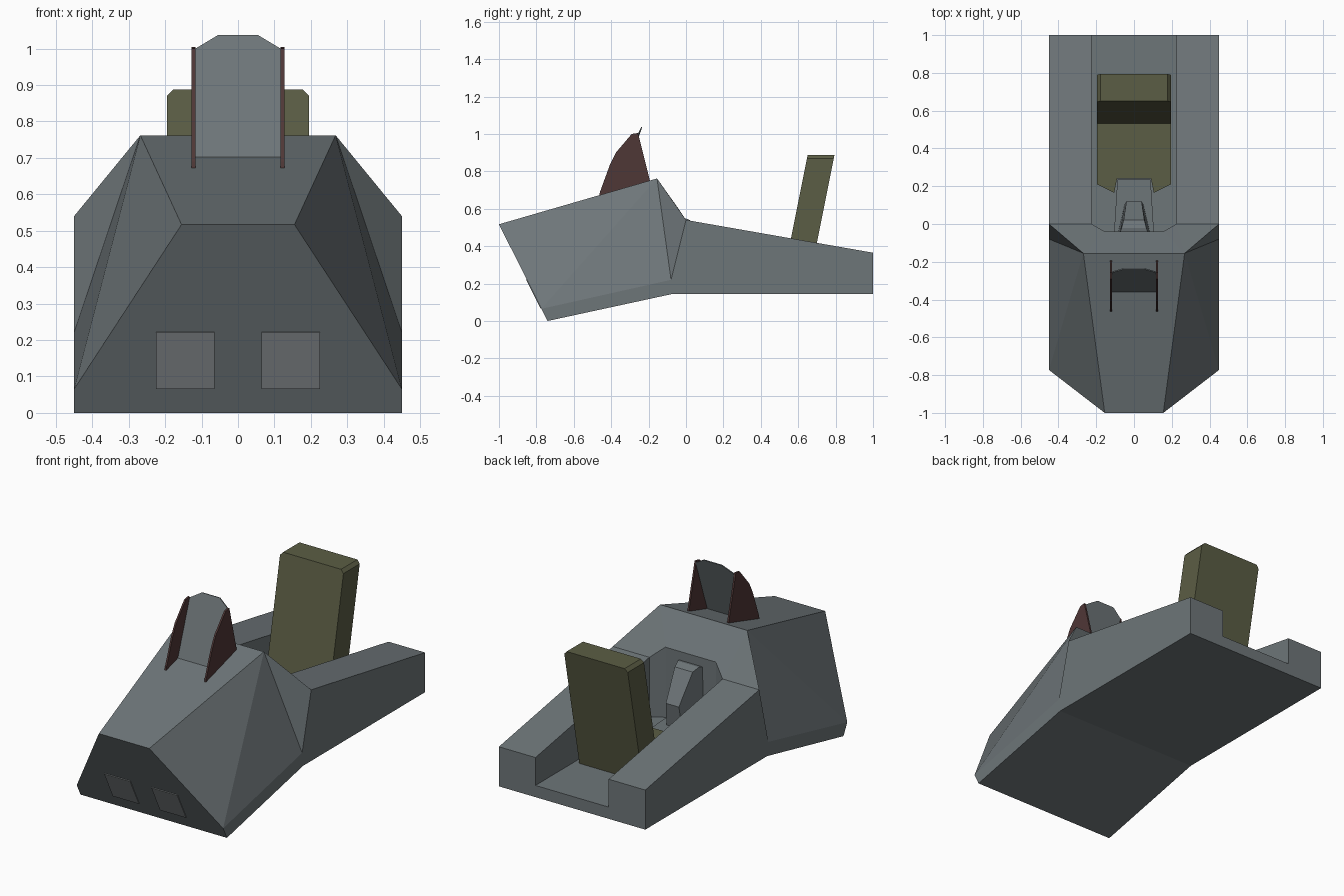
import bpy, bmesh

if "Cube" in bpy.data.objects:
    bpy.data.objects.remove(bpy.data.objects["Cube"])


def material(name, rgb):
    m = bpy.data.materials.new(name)
    m.diffuse_color = (*rgb, 1)
    m.use_nodes = True
    m.node_tree.nodes["Principled BSDF"].inputs["Base Color"].default_value = m.diffuse_color
    return m


GREY = material("hull grey", (0.155, 0.18, 0.19))
LIGHT = material("light grey", (0.24, 0.26, 0.27))
OLIVE = material("olive", (0.105, 0.11, 0.058))
BROWN = material("dark red brown", (0.078, 0.038, 0.037))


def finish(name, bm, mat):
    bmesh.ops.remove_doubles(bm, verts=bm.verts, dist=1e-5)
    bmesh.ops.recalc_face_normals(bm, faces=bm.faces)
    me = bpy.data.meshes.new(name)
    bm.to_mesh(me)
    bm.free()
    me.materials.append(mat)
    ob = bpy.data.objects.new(name, me)
    bpy.context.collection.objects.link(ob)
    return ob


def loft(name, ring_a, ring_b, mat):
    """Solid between two matching outlines."""
    bm = bmesh.new()
    a = [bm.verts.new(p) for p in ring_a]
    b = [bm.verts.new(p) for p in ring_b]
    n = len(a)
    bm.faces.new(a)
    bm.faces.new(b[::-1])
    for i in range(n):
        j = (i + 1) % n
        bm.faces.new((a[j], a[i], b[i], b[j]))
    return finish(name, bm, mat)


def slab_x(name, yz, x0, x1, mat):
    return loft(name, [(x0, y, z) for y, z in yz], [(x1, y, z) for y, z in yz], mat)


def slab_z(name, xy, z0, z1, mat):
    return loft(name, [(x, y, z0) for x, y in xy], [(x, y, z1) for x, y in xy], mat)


# Hull: right half, mirrored across x = 0
FLOOR = 0.21
P = dict(
    nose=(.155, -1, .517), nose0=(0, -1, .517),
    ridge=(.268, -.155, .762), ridge0=(0, -.155, .762),
    cheek=(.45, -.773, .065), chin=(.45, -.74, 0), chin0=(0, -.74, 0),
    side=(.45, -.08, .22), rail=(.45, 0, .54),
    belly=(.45, -.07, .145), belly0=(0, -.07, .145),
    tail=(.45, 1, .145), tail0=(0, 1, .145), tail_top=(.45, 1, .365),
    in_top=(.225, 1, .365), in_low=(.225, 1, FLOOR), in_low0=(0, 1, FLOOR),
    cock=(.225, 0, .54), cock_low=(.225, 0, FLOOR),
    dash=(.155, -.04, .60), dash_low=(.155, -.04, FLOOR),
    dash0=(0, -.04, .60), dash_low0=(0, -.04, FLOOR))
FACES = [
    "nose0 nose ridge ridge0", "nose0 chin0 chin cheek nose",
    "nose cheek ridge", "ridge cheek side", "ridge side rail",
    "cheek chin belly side", "side belly tail tail_top rail",
    "chin chin0 belly0 belly", "belly belly0 tail0 tail",
    "tail tail0 in_low0 in_low in_top tail_top",
    "rail tail_top in_top cock", "in_top in_low cock_low cock",
    "cock cock_low dash_low dash", "dash dash_low dash_low0 dash0",
    "in_low in_low0 dash_low0 dash_low cock_low",
    "ridge0 ridge dash dash0", "ridge rail cock", "ridge cock dash"]
bm = bmesh.new()
for s in (1, -1):
    vs = {k: bm.verts.new((s * x, y, z)) for k, (x, y, z) in P.items()}
    for f in FACES:
        bm.faces.new([vs[k] for k in f.split()][::s])
finish("hull", bm, GREY)


# Light plates on the sloping nose
def on_nose(x, z, d):
    return (x, -1 + (.517 - z) * .503 - .893 * d, z - .449 * d)


for s, side in ((1, "right"), (-1, "left")):
    q = [(s * .065, .067), (s * .225, .067), (s * .225, .222), (s * .065, .222)]
    loft("nose_plate_" + side, [on_nose(x, z, -.002) for x, z in q],
         [on_nose(x, z, .004) for x, z in q], LIGHT)

# Sight hood: two brown cheeks and a tilted grey screen
CHEEK = [(-.465, .66), (-.46, .69), (-.405, .84), (-.375, .90), (-.29, 1.0),
         (-.257, 1.005), (-.18, .70)]
for s, side in ((1, "right"), (-1, "left")):
    slab_x("sight_cheek_" + side, CHEEK, s * .117, s * .127, BROWN)
screen = [(-.117, -.365, .69), (.117, -.365, .69), (.117, -.257, 1.0),
          (.055, -.24, 1.037), (-.055, -.24, 1.037), (-.117, -.257, 1.0)]
loft("sight_screen", screen, [(x, y + .006, z - .001) for x, y, z in screen], GREY)

# Seat cushion with a notch at the front
half = [(.195, .60), (.195, .21), (.105, .165), (.09, .24)]
slab_z("seat_cushion", half + [(-x, y) for x, y in half[::-1]], FLOOR - .005, .29, OLIVE)

# Leaning backrest with chamfered top corners
back = [(-.195, FLOOR), (.195, FLOOR), (.195, .87), (.178, .888), (-.178, .888), (-.195, .87)]
loft("seat_backrest", [(x, .515 + .2 * (z - FLOOR), z) for x, z in back],
     [(x, .658 + .2 * (z - FLOOR), z) for x, z in back], OLIVE)

# Control console and its foot
slab_z("console_foot", [(-.088, .235), (.088, .235), (.105, -.04), (-.105, -.04)],
       FLOOR - .005, .25, GREY)
con = [(-.05, .24, .085), (.10, .24, .05), (.12, .38, .04), (.02, .54, .055),
       (-.02, .555, .065), (-.05, .55, .075)]
loft("console", [(-w, y, z) for y, z, w in con], [(w, y, z) for y, z, w in con], GREY)
